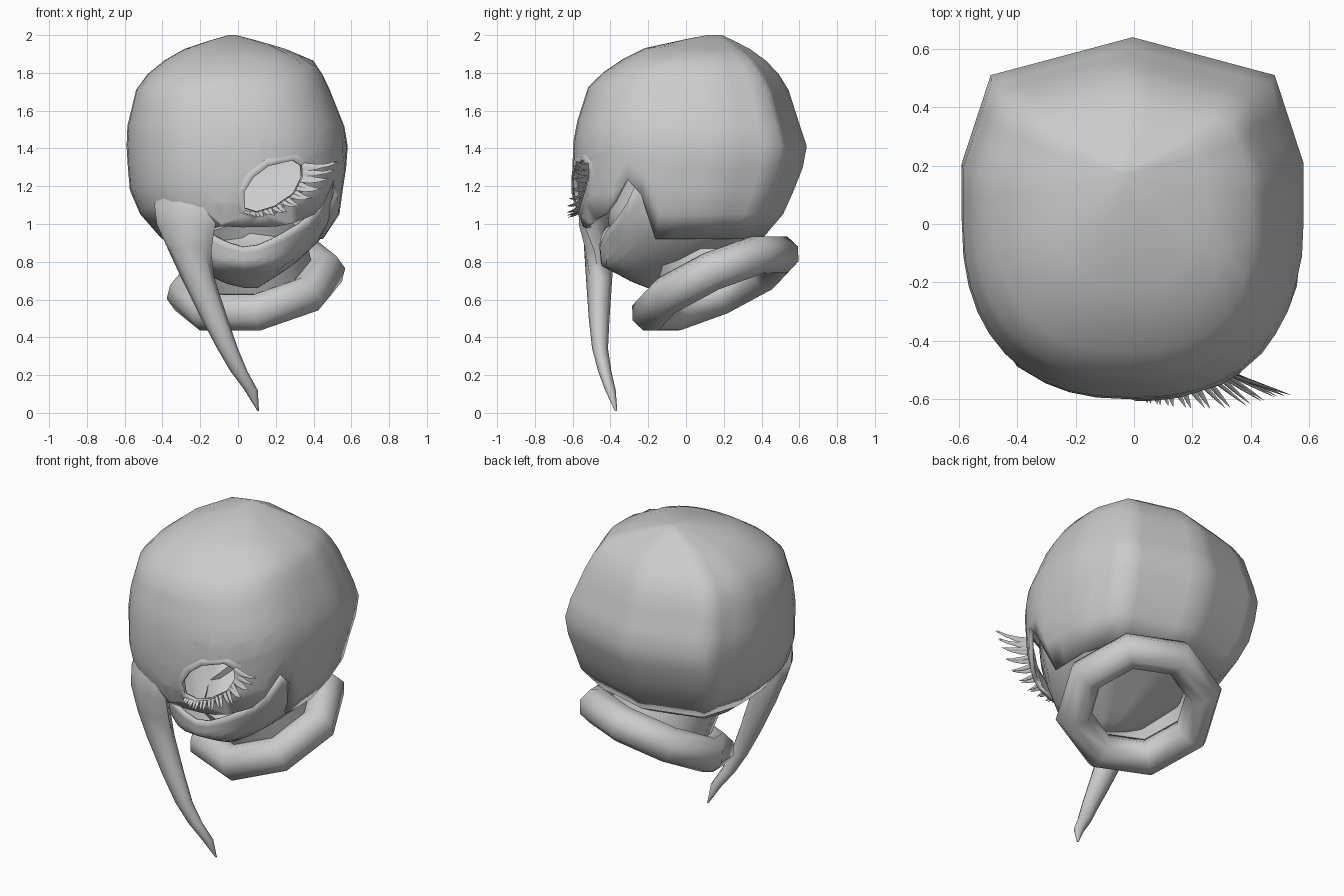
import bpy, bmesh
from math import cos, sin, pi, radians, degrees
from mathutils import Vector, Quaternion

if "Cube" in bpy.data.objects:
    bpy.data.objects.remove(bpy.data.objects["Cube"])

# Horizontal outlines of the head: z, x min, x max, y front, y back
SKULL = [(0.90, -0.38, 0.43, -0.52, 0.38), (1.00, -0.49, 0.53, -0.55, 0.49),
         (1.15, -0.57, 0.55, -0.60, 0.56), (1.38, -0.59, 0.585, -0.60, 0.65),
         (1.50, -0.59, 0.57, -0.59, 0.61), (1.75, -0.53, 0.47, -0.51, 0.53),
         (1.86, -0.40, 0.41, -0.36, 0.43), (1.94, -0.26, 0.22, -0.20, 0.32),
         (2.00, -0.05, -0.01, 0.11, 0.19)]
JAW = [(0.66, 0.04, 0.10, -0.20, -0.16), (0.69, -0.09, 0.15, -0.28, -0.06),
       (0.78, -0.23, 0.29, -0.45, 0.12), (0.90, -0.37, 0.42, -0.46, 0.37),
       (1.00, -0.45, 0.50, -0.47, 0.45), (1.15, -0.53, 0.53, -0.50, 0.53),
       (1.38, -0.55, 0.55, -0.54, 0.60)]
# Lower edge of the skull and upper edge of the jaw: angle, z
SKULL_EDGE = [(-180, .92), (-138, .98), (-117, .95), (-98, .99), (-87, .98), (-68, .99),
              (-45, 1.05), (-36, 1.11), (-22, 1.31), (-12, .92), (180, .92)]
JAW_EDGE = [(-180, 1.0), (-138, 1.02), (-117, .98), (-98, .9), (-87, .87), (-68, .93),
            (-45, 1.04), (-36, 1.11), (-22, 1.30), (-12, 1.02), (180, 1.0)]
# Back half of the outline is faceted: angle, side, depth
BACK = [(0, 1, 0), (18, 1, .3), (45, .83, .79), (90, 0, 1)]
EYE = [(.10, 1.06), (.20, 1.09), (.30, 1.16), (.345, 1.25), (.34, 1.31),
       (.29, 1.34), (.16, 1.31), (.08, 1.25), (.03, 1.17), (.035, 1.08)]
P = 2.4


def interp(table, k):
    k = min(max(k, table[0][0]), table[-1][0])
    for a, b in zip(table, table[1:]):
        if k <= b[0]:
            f = (k - a[0]) / (b[0] - a[0])
            return [u + (v - u) * f for u, v in zip(a[1:], b[1:])]


def spow(v):
    return (1 if v >= 0 else -1) * abs(v) ** (2 / P)


def surf(table, deg, z):
    x0, x1, y0, y1 = interp(table, z)
    if deg > 0:
        u, v = interp(BACK, min(deg, 180 - deg))
        u = u if deg <= 90 else -u
    else:
        u, v = spow(cos(radians(deg))), spow(sin(radians(deg)))
    return Vector(((x0 + x1) / 2 + (x1 - x0) / 2 * u, (y0 + y1) / 2 + (y1 - y0) / 2 * v, z))


def front(x, z):
    x0, x1, y0, y1 = interp(SKULL, z)
    u = min(1, abs(x - (x0 + x1) / 2) / ((x1 - x0) / 2))
    return Vector((x, (y0 + y1) / 2 - (y1 - y0) / 2 * (1 - u ** P) ** (1 / P), z))


def loft(bm, rings, cap=False):
    vs = [[bm.verts.new(p) for p in r] for r in rings]
    n = len(vs[0])
    for a, b in zip(vs, vs[1:]):
        for i in range(n):
            bm.faces.new((a[i], a[(i + 1) % n], b[(i + 1) % n], b[i]))
    if cap:
        bm.faces.new(vs[0][::-1])
        bm.faces.new(vs[-1])


def finish(bm, name, angle=60, wall=0):
    bmesh.ops.recalc_face_normals(bm, faces=bm.faces)
    me = bpy.data.meshes.new(name)
    bm.to_mesh(me)
    bm.free()
    ob = bpy.data.objects.new(name, me)
    bpy.context.collection.objects.link(ob)
    bpy.ops.object.select_all(action='DESELECT')
    ob.select_set(True)
    bpy.context.view_layer.objects.active = ob
    bpy.ops.object.shade_smooth_by_angle(angle=radians(angle))
    if wall:
        mod = ob.modifiers.new("wall", 'SOLIDIFY')
        mod.thickness = wall
        mod.offset = -1
    return ob


SEG, ROWS = 40, 12
angles = [-180 + 360 * i / SEG for i in range(SEG)]

# Skull shell with scooped lower edge
bm = bmesh.new()
rings = []
for r in range(ROWS + 1):
    t = 1 - (1 - r / ROWS) ** 1.5
    rings.append([surf(SKULL, a, interp(SKULL_EDGE, a)[0] * (1 - t) + 2.0 * t) for a in angles])
loft(bm, rings)
bm.faces.new([v for v in bm.verts][-SEG:])


# Eye opening cut into the shell
def near():
    return [f for f in bm.faces if f.calc_center_median().y < -0.3
            and -0.1 < f.calc_center_median().x < 0.48 and f.calc_center_median().z < 1.5]


lines = list(zip(EYE, EYE[1:] + EYE[:1]))
for (ax, az), (bx, bz) in lines:
    fs = near()
    geom = list({e for f in fs for e in f.edges}) + list({v for f in fs for v in f.verts}) + fs
    bmesh.ops.bisect_plane(bm, geom=geom, dist=1e-5, plane_co=(ax, 0, az),
                           plane_no=(-(bz - az), 0, bx - ax))
inside = [f for f in near() if all(
    (bx - ax) * (f.calc_center_median().z - az) - (bz - az) * (f.calc_center_median().x - ax) > 0
    for (ax, az), (bx, bz) in lines)]
bmesh.ops.delete(bm, geom=inside, context='FACES')
finish(bm, "head_shell", wall=0.025)

# Jaw and underside
bm = bmesh.new()
rings = []
for r in range(9):
    t = (r / 8) ** 1.3
    rings.append([surf(JAW, a, 0.66 * (1 - t) + interp(JAW_EDGE, a)[0] * t) for a in angles])
loft(bm, rings)
bm.faces.new([v for v in bm.verts][:SEG][::-1])
finish(bm, "jaw", wall=0.02)

# Soft rim around the eye
bm = bmesh.new()
rings = []
for k in range(6):
    w = 2 * pi * k / 6
    ring = []
    for x, z in EYE:
        q = Vector((x, 0, z)) + Vector((x - 0.19, 0, z - 1.2)).normalized() * (0.016 + 0.02 * cos(w))
        ring.append(front(q.x, q.z) + Vector((0, -0.007 * sin(w), 0)))
    rings.append(ring)
loft(bm, rings + rings[:1])
bmesh.ops.remove_doubles(bm, verts=bm.verts, dist=1e-5)
finish(bm, "eyelid_rim", 80)

# Long tapering strand: z, x, half width, y, half depth, turn
STRAND = [(1.25, -.27, .12, -.45, .03, -22), (1.10, -.285, .17, -.482, .05, -22),
          (1.00, -.275, .165, -.485, .065, -20), (.86, -.255, .115, -.465, .075, -10),
          (.72, -.215, .088, -.46, .07, 0), (.50, -.125, .07, -.46, .055, 0),
          (.34, -.055, .055, -.455, .042, 0), (.22, .005, .045, -.43, .035, 0),
          (.12, .07, .035, -.40, .028, 0), (.01, .107, .004, -.37, .006, 0)]
bm = bmesh.new()
rings = []
for z, x, a, y, b, turn in STRAND:
    c, s = cos(radians(turn)), sin(radians(turn))
    rings.append([(x + a * cos(w) * c - b * sin(w) * s, y + a * cos(w) * s + b * sin(w) * c, z)
                  for w in [2 * pi * i / 8 for i in range(8)]])
loft(bm, rings, cap=True)
finish(bm, "strand")

# Curved eyelashes, growing longer towards the outer corner
bm = bmesh.new()
path = [(.04, 1.07)] + EYE[:5]
COUNT = 22
for i in range(COUNT):
    t = i / (COUNT - 1)
    f = t * (len(path) - 1)
    j = min(int(f), len(path) - 2)
    x, z = [u + (v - u) * (f - j) for u, v in zip(path[j], path[j + 1])]
    base = front(x, z)
    length = 0.05 + 0.16 * t ** 1.2
    ang = radians(-80 + 70 * t + 8 * (-1) ** i)
    d = Vector((cos(ang) * (0.35 + 0.75 * t), -0.75 + 0.4 * t, sin(ang) * 0.6)).normalized()
    side = d.cross(Vector((0, -1, 0.3))).normalized()
    up = side.cross(d).normalized()
    rings = []
    for s in (0, 0.35, 0.7, 1):
        c = base + d * length * s + Vector((0, 0, 0.25 * length * s * s))
        w = (0.009 + 0.006 * t) * (1 - s * s) + 0.0008
        rings.append([c + side * w, c + up * w * 0.5, c - side * w, c - up * w * 0.5])
    loft(bm, rings, cap=True)
finish(bm, "eyelashes")

# Eight-sided tilted collar with a short neck inside it
axis = Vector((-0.2, -0.45, 1)).normalized()
turn = axis.to_track_quat('Z', 'Y') @ Quaternion((0, 0, 1), radians(22.5))
center = Vector((0.095, 0.155, 0.685))


def place(name, at):
    ob = bpy.context.object
    ob.name = name
    ob.rotation_mode = 'QUATERNION'
    ob.rotation_quaternion = turn
    ob.location = at
    bpy.ops.object.shade_smooth_by_angle(angle=radians(50))


bpy.ops.mesh.primitive_torus_add(major_segments=8, minor_segments=8,
                                 major_radius=0.375, minor_radius=0.105)
place("collar", center)
bpy.ops.mesh.primitive_cylinder_add(vertices=8, radius=0.31, depth=0.24, end_fill_type='NOTHING')
place("neck", center + axis * 0.12)
